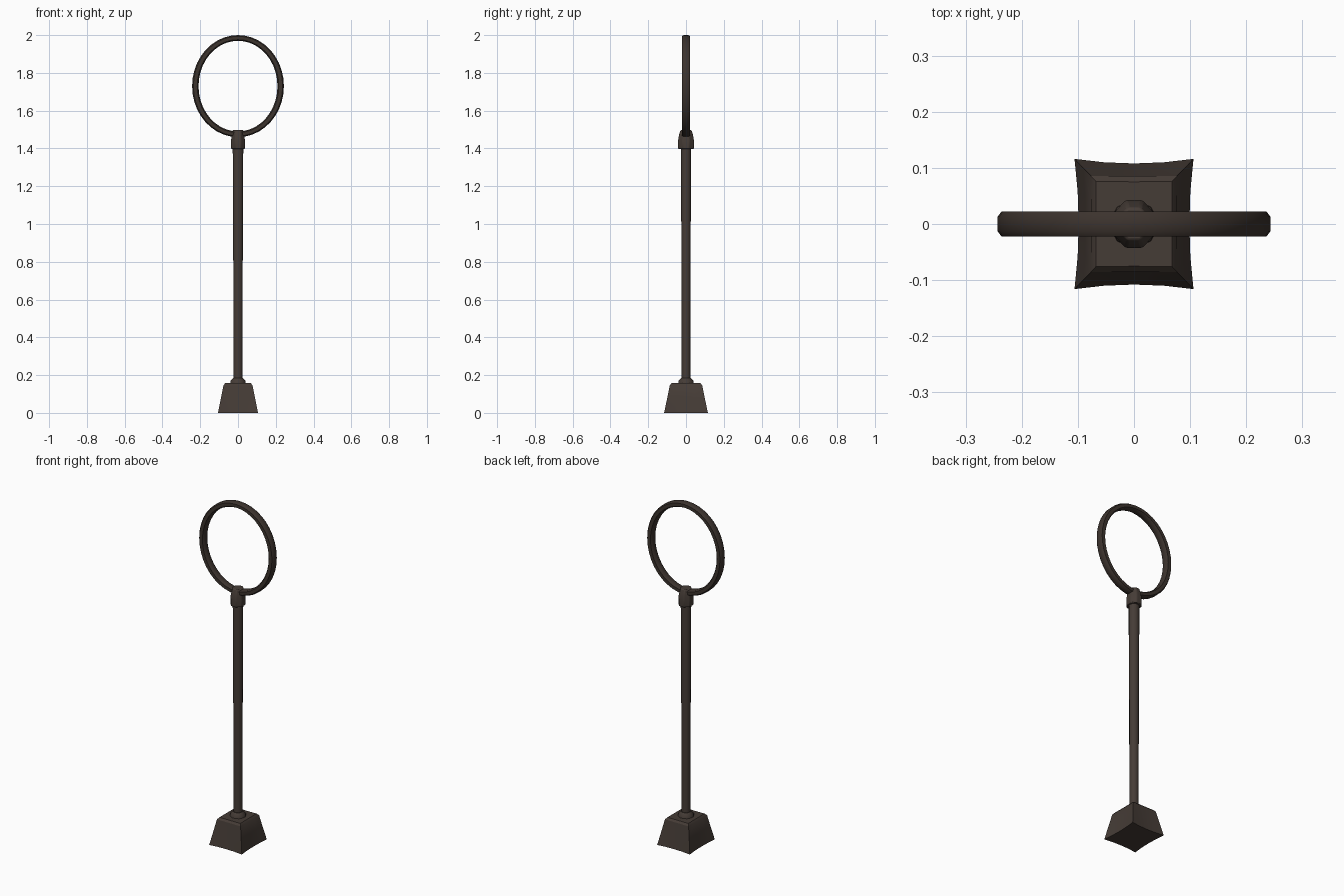
import bpy, bmesh, math
from math import cos, sin, pi, radians

if "Cube" in bpy.data.objects:
    bpy.data.objects.remove(bpy.data.objects["Cube"], do_unlink=True)


def material(name, colour):
    mat = bpy.data.materials.new(name)
    mat.use_nodes = True
    mat.diffuse_color = colour
    mat.node_tree.nodes["Principled BSDF"].inputs["Base Color"].default_value = colour
    return mat


iron = material("brown_iron", (0.060, 0.045, 0.037, 1))
dark_iron = material("dark_iron", (0.045, 0.033, 0.027, 1))


def loft(name, rings, mat, closed=False, angle=40, bevel=0):
    """Skin a list of equal-length point rings; close it end to end or cap it."""
    bm = bmesh.new()
    rows = [[bm.verts.new(p) for p in ring] for ring in rings]
    pairs = list(zip(rows, rows[1:]))
    if closed:
        pairs.append((rows[-1], rows[0]))
    else:
        bm.faces.new(rows[0])
        bm.faces.new(rows[-1])
    for a, b in pairs:
        n = len(a)
        for i in range(n):
            j = (i + 1) % n
            bm.faces.new((a[i], a[j], b[j], b[i]))
    bmesh.ops.recalc_face_normals(bm, faces=bm.faces)
    mesh = bpy.data.meshes.new(name)
    bm.to_mesh(mesh)
    bm.free()
    mesh.materials.append(mat)
    obj = bpy.data.objects.new(name, mesh)
    bpy.context.collection.objects.link(obj)
    bpy.ops.object.select_all(action="DESELECT")
    obj.select_set(True)
    bpy.context.view_layer.objects.active = obj
    bpy.ops.object.shade_smooth_by_angle(angle=radians(angle))
    if bevel:
        mod = obj.modifiers.new("soft_edges", "BEVEL")
        mod.width = bevel
        mod.segments = 2
    return obj


def oval(rx, ry, z, sides=12):
    return [(rx * cos(2 * pi * (i + 0.5) / sides), ry * sin(2 * pi * (i + 0.5) / sides), z)
            for i in range(sides)]


def pinched_square(hx, hy, z, pinch, steps=4):
    """Square outline whose sides bow inward between the corners."""
    points = []
    for k in range(4):
        c, s = round(cos(k * pi / 2)), round(sin(k * pi / 2))
        for i in range(steps):
            t = -1 + 2 * i / steps
            d = 1 - pinch * (1 - t * t)
            points.append((hx * (c * d - s * t), hy * (s * d + c * t), z))
    return points


# Heavy foot with flared corners
loft("foot_block", [pinched_square(0.106, 0.116, 0, 0.07),
                    pinched_square(0.090, 0.099, 0.08, 0.04),
                    pinched_square(0.077, 0.086, 0.146, 0.01),
                    pinched_square(0.068, 0.076, 0.157, 0.01)], iron, angle=30)

# Low collar where the pole meets the foot
loft("foot_collar", [oval(0.043, 0.043, 0.15), oval(0.042, 0.042, 0.168),
                     oval(0.027, 0.027, 0.184)], iron)

# Slightly widening pole
loft("pole", [oval(0.024, 0.024, 0.16), oval(0.026, 0.025, 0.8),
              oval(0.029, 0.028, 1.42)], iron, angle=50)

# Socket gripping the bottom of the ring
loft("ring_socket", [oval(0.041, 0.045, 1.398, 8), oval(0.041, 0.046, 1.44, 8),
                     oval(0.034, 0.040, 1.472, 8), oval(0.030, 0.031, 1.497, 8)],
     iron, angle=30, bevel=0.004)

# Oval hoop with a chamfered rectangular section
section = [(-1, -0.6), (-0.6, -1), (0.6, -1), (1, -0.6),
           (1, 0.6), (0.6, 1), (-0.6, 1), (-1, 0.6)]
hoop = []
for i in range(40):
    a = 2 * pi * i / 40
    hoop.append([((0.226 + 0.017 * u) * cos(a), 0.022 * v,
                  1.73 + (0.255 + 0.015 * u) * sin(a)) for u, v in section])
loft("hoop", hoop, dark_iron, closed=True, angle=50)
